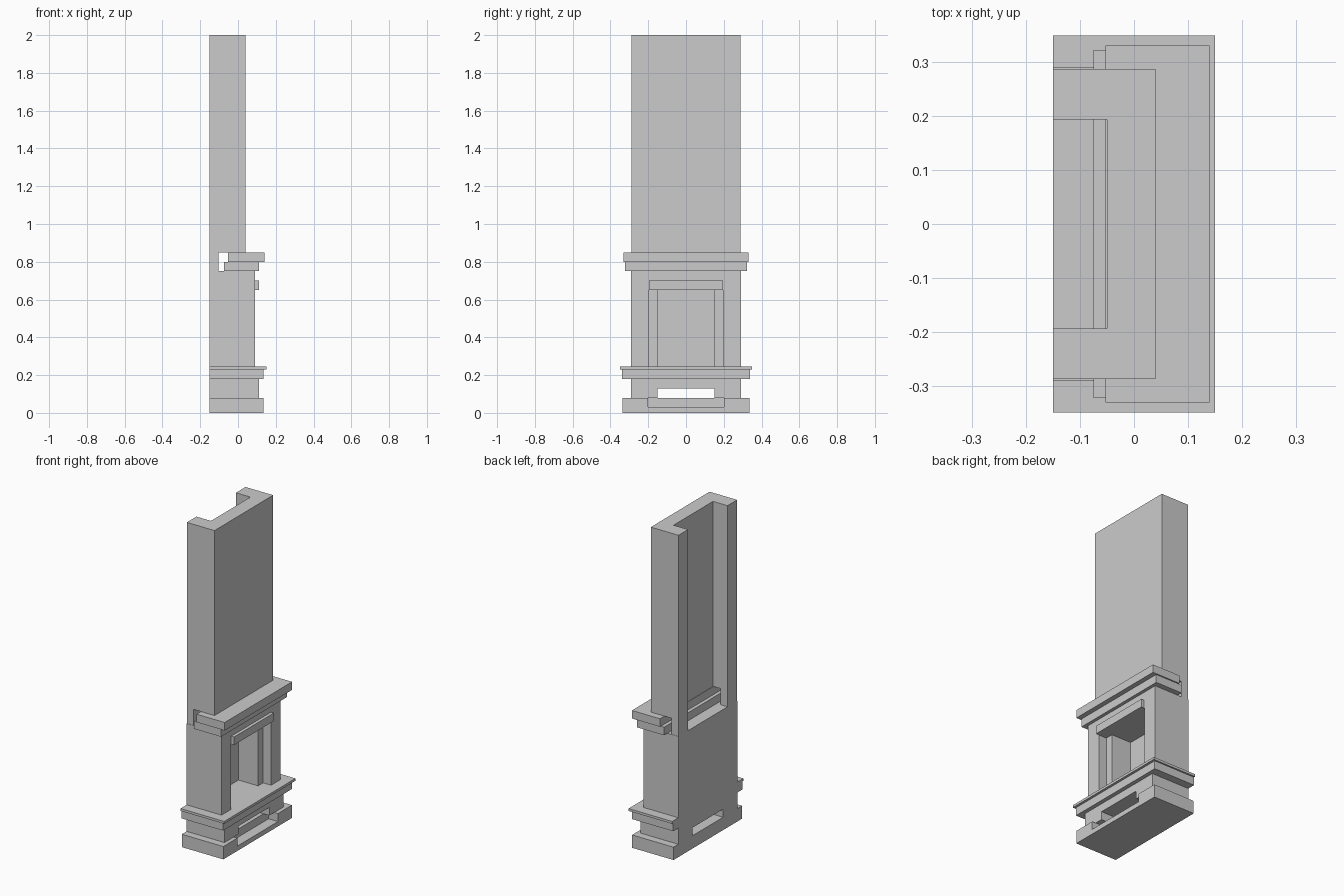
import bpy, bmesh

if "Cube" in bpy.data.objects:
    bpy.data.objects.remove(bpy.data.objects["Cube"])


def prism(name, outline, z0, z1):
    """Extrude a flat plan outline from z0 up to z1."""
    bm = bmesh.new()
    face = bm.faces.new([bm.verts.new((x, y, z0)) for x, y in outline])
    top = bmesh.ops.extrude_face_region(bm, geom=[face])["geom"]
    bmesh.ops.translate(bm, vec=(0, 0, z1 - z0),
                        verts=[g for g in top if isinstance(g, bmesh.types.BMVert)])
    bmesh.ops.recalc_face_normals(bm, faces=bm.faces)
    mesh = bpy.data.meshes.new(name)
    bm.to_mesh(mesh)
    bm.free()
    obj = bpy.data.objects.new(name, mesh)
    bpy.context.collection.objects.link(obj)
    return obj


def slab(name, x0, x1, half, z0, z1):
    """Box centred on y = 0."""
    return prism(name, [(x0, -half), (x1, -half), (x1, half), (x0, half)], z0, z1)


def mirrored(half_outline):
    """Complete an outline listed on the +y side by reflecting it in y."""
    return half_outline + [(x, -y) for x, y in reversed(half_outline)]


BACK = -0.15

# Plinth with a shallow ash notch at the front
slab("plinth_bottom", BACK, 0.135, 0.337, 0, 0.03)
prism("plinth_top", mirrored([(0.07, 0.2), (0.135, 0.2), (0.135, 0.337), (BACK, 0.337)]),
      0.03, 0.08)

# Wood store piers either side of the through opening, bridged above
for side, label in ((1, "right"), (-1, "left")):
    prism("store_pier_" + label,
          [(BACK, side * 0.15), (0.11, side * 0.15), (0.11, side * 0.29), (BACK, side * 0.29)],
          0.08, 0.13)
slab("store_bridge", BACK, 0.11, 0.29, 0.13, 0.18)

# Hearth slab and thin projecting lip
slab("hearth_slab", BACK, 0.135, 0.34, 0.18, 0.23)
slab("hearth_lip", BACK, 0.15, 0.35, 0.23, 0.245)

# Firebox walls with stepped jambs and closed back
prism("firebox_walls",
      mirrored([(-0.10, 0.148), (0.035, 0.148), (0.035, 0.197), (0.09, 0.197),
                (0.09, 0.29), (BACK, 0.29)]), 0.245, 0.65)
slab("firebox_crown", BACK, 0.09, 0.29, 0.65, 0.75)
slab("lintel", 0.09, 0.11, 0.195, 0.65, 0.70)

# Two-step mantel shelf
slab("mantel_lower", -0.075, 0.11, 0.323, 0.75, 0.80)
slab("mantel_upper", -0.053, 0.14, 0.331, 0.80, 0.85)

# Chimney legs behind the mantel, leaving a gap
for side, label in ((1, "right"), (-1, "left")):
    prism("chimney_leg_" + label,
          [(BACK, side * 0.194), (-0.103, side * 0.194),
           (-0.103, side * 0.288), (BACK, side * 0.288)], 0.75, 0.85)

# Tall chimney breast, U-shaped in plan and open at the back
prism("chimney_breast",
      mirrored([(-0.05, 0.194), (BACK, 0.194), (BACK, 0.288), (0.04, 0.288)]), 0.85, 2.0)
